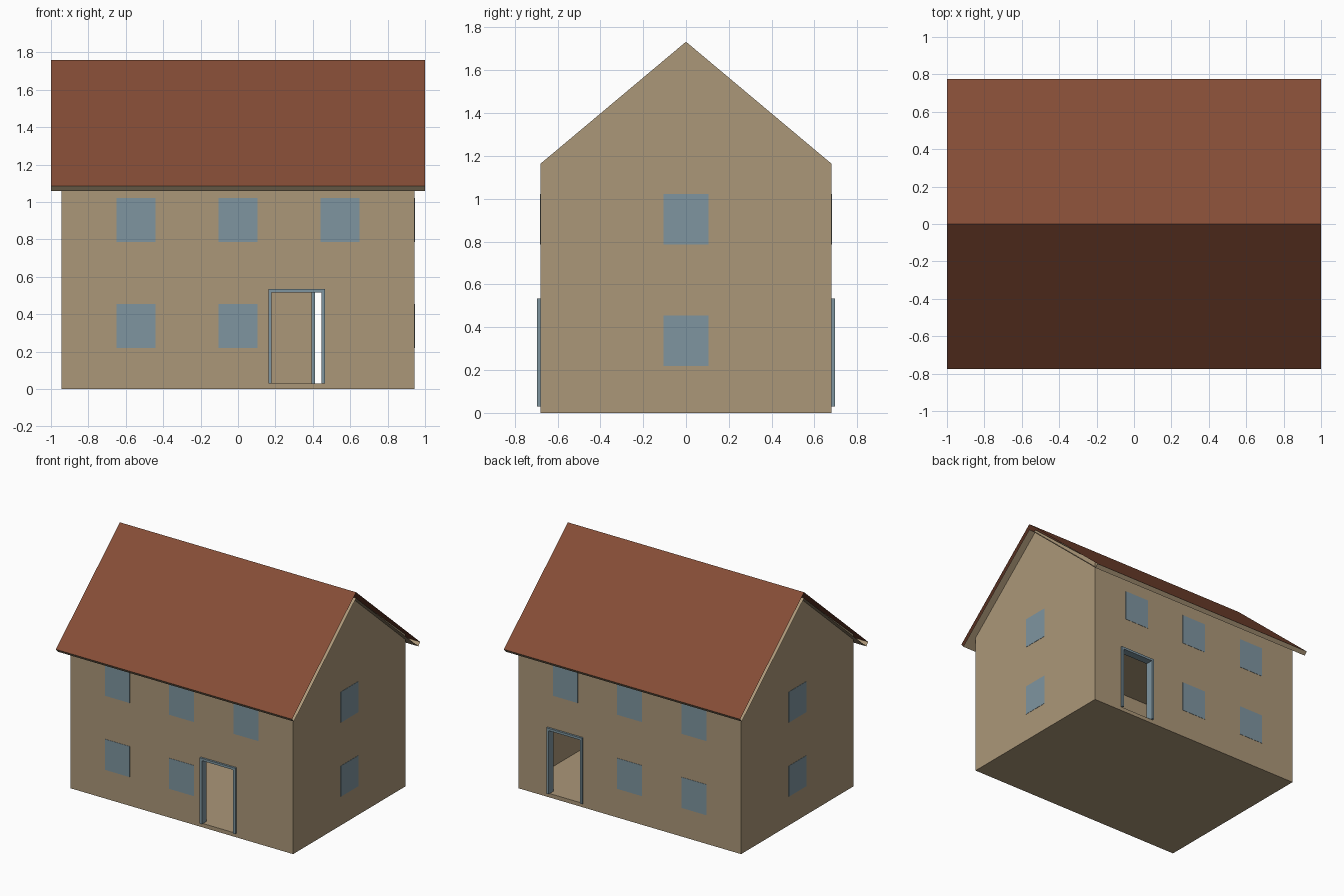
import bpy
import bmesh

if "Cube" in bpy.data.objects:
    bpy.data.objects.remove(bpy.data.objects["Cube"], do_unlink=True)


def material(name, rgb):
    mat = bpy.data.materials.new(name)
    mat.use_nodes = True
    mat.diffuse_color = (*rgb, 1)
    mat.node_tree.nodes["Principled BSDF"].inputs["Base Color"].default_value = (*rgb, 1)
    return mat


TAN = material("tan plaster", (0.41, 0.31, 0.19))
BROWN = material("red brown roof", (0.235, 0.074, 0.037))
BLUE = material("grey blue", (0.21, 0.30, 0.35))

HALF_X, HALF_Y = 0.943, 0.68      # outer wall faces
WALL = 0.03                       # wall thickness
FLOOR = 0.03                      # slab top and door sill
EAVE, APEX = 1.163, 1.733         # wall heights


def finish(name, bm, mats):
    mesh = bpy.data.meshes.new(name)
    bm.to_mesh(mesh)
    bm.free()
    for mat in mats:
        mesh.materials.append(mat)
    obj = bpy.data.objects.new(name, mesh)
    bpy.context.collection.objects.link(obj)
    return obj


def panel(name, outline, axis, a, b, mat):
    """Extrude an upright outline (across, z) along x or y from a to b."""
    bm = bmesh.new()

    def ring(depth):
        return [bm.verts.new((depth, u, z) if axis == "x" else (u, depth, z))
                for u, z in outline]

    near, far = ring(a), ring(b)
    bm.faces.new(near)
    bm.faces.new(far[::-1])
    n = len(outline)
    for i in range(n):
        j = (i + 1) % n
        bm.faces.new((near[i], far[i], far[j], near[j]))
    bmesh.ops.recalc_face_normals(bm, faces=bm.faces)
    return finish(name, bm, [mat])


def rect(u0, u1, z0, z1):
    return [(u0, z0), (u1, z0), (u1, z1), (u0, z1)]


def portal(u0, u1, z0, z1, in0, in1, in_top):
    """Rectangle with an opening that runs down to its lower edge."""
    return [(u0, z0), (in0, z0), (in0, in_top), (in1, in_top),
            (in1, z0), (u1, z0), (u1, z1), (u0, z1)]


# Floor slab and ceiling
panel("floor_slab", rect(-HALF_X, HALF_X, 0, FLOOR), "y", -HALF_Y, HALF_Y, TAN)
panel("ceiling", rect(-HALF_X + WALL, HALF_X - WALL, EAVE - 0.02, EAVE - 0.005),
      "y", -HALF_Y + WALL, HALF_Y - WALL, TAN)

# Gable walls with their two windows
gable = [(-HALF_Y, FLOOR), (HALF_Y, FLOOR), (HALF_Y, EAVE), (0, APEX), (-HALF_Y, EAVE)]
LEVELS = {"lower": (0.22, 0.455), "upper": (0.787, 1.022)}
PANE_HALF = 0.105
for side, s in (("left", 1), ("right", -1)):
    panel(f"{side}_gable_wall", gable, "x", s * (HALF_X - WALL), s * HALF_X, TAN)
    for level, (z0, z1) in LEVELS.items():
        panel(f"{side}_{level}_window", rect(-PANE_HALF, PANE_HALF, z0, z1),
              "x", s * (HALF_X - 0.004), s * (HALF_X + 0.002), BLUE)

# Long walls, each with a doorway, door frame and five windows
SPACING = 0.545
DOOR_HALF, DOOR_TOP, FRAME = 0.151, 0.535, 0.017
for side, s, door_x in (("front", -1, 0.313), ("back", 1, SPACING)):
    outer0, outer1 = door_x - DOOR_HALF, door_x + DOOR_HALF
    in0, in1, in_top = outer0 + FRAME, outer1 - FRAME, DOOR_TOP - FRAME
    panel(f"{side}_wall",
          portal(-HALF_X + WALL, HALF_X - WALL, FLOOR, EAVE, in0, in1, in_top),
          "y", s * (HALF_Y - WALL), s * HALF_Y, TAN)
    panel(f"{side}_door_frame",
          portal(outer0, outer1, FLOOR, DOOR_TOP, in0 + 0.001, in1 - 0.001, in_top - 0.001),
          "y", s * (HALF_Y - WALL - 0.015), s * (HALF_Y + 0.015), BLUE)
    for level, (z0, z1) in LEVELS.items():
        for column in (-1, 0, 1):
            if level == "lower" and column == 1:
                continue
            x = column * SPACING
            panel(f"{side}_{level}_window", rect(x - PANE_HALF, x + PANE_HALF, z0, z1),
                  "y", s * (HALF_Y - 0.004), s * (HALF_Y + 0.002), BLUE)

# Roof: brown slopes over tan soffits and eave strips, open at the gable ends
top_y, top_z, ridge = 0.775, 1.084, 1.76
low_y, low_z, low_ridge = 0.753, 1.058, 1.715
section = [(-low_y, low_z), (0, low_ridge), (low_y, low_z),
           (top_y, top_z), (0, ridge), (-top_y, top_z)]
bm = bmesh.new()
rows = [[bm.verts.new((x, y, z)) for x in (-1, 1)] for y, z in section]
for i, row in enumerate(rows):
    nxt = rows[(i + 1) % len(rows)]
    face = bm.faces.new((row[0], nxt[0], nxt[1], row[1]))
    face.material_index = 1 if i in (3, 4) else 0
finish("roof", bm, [TAN, BROWN])
